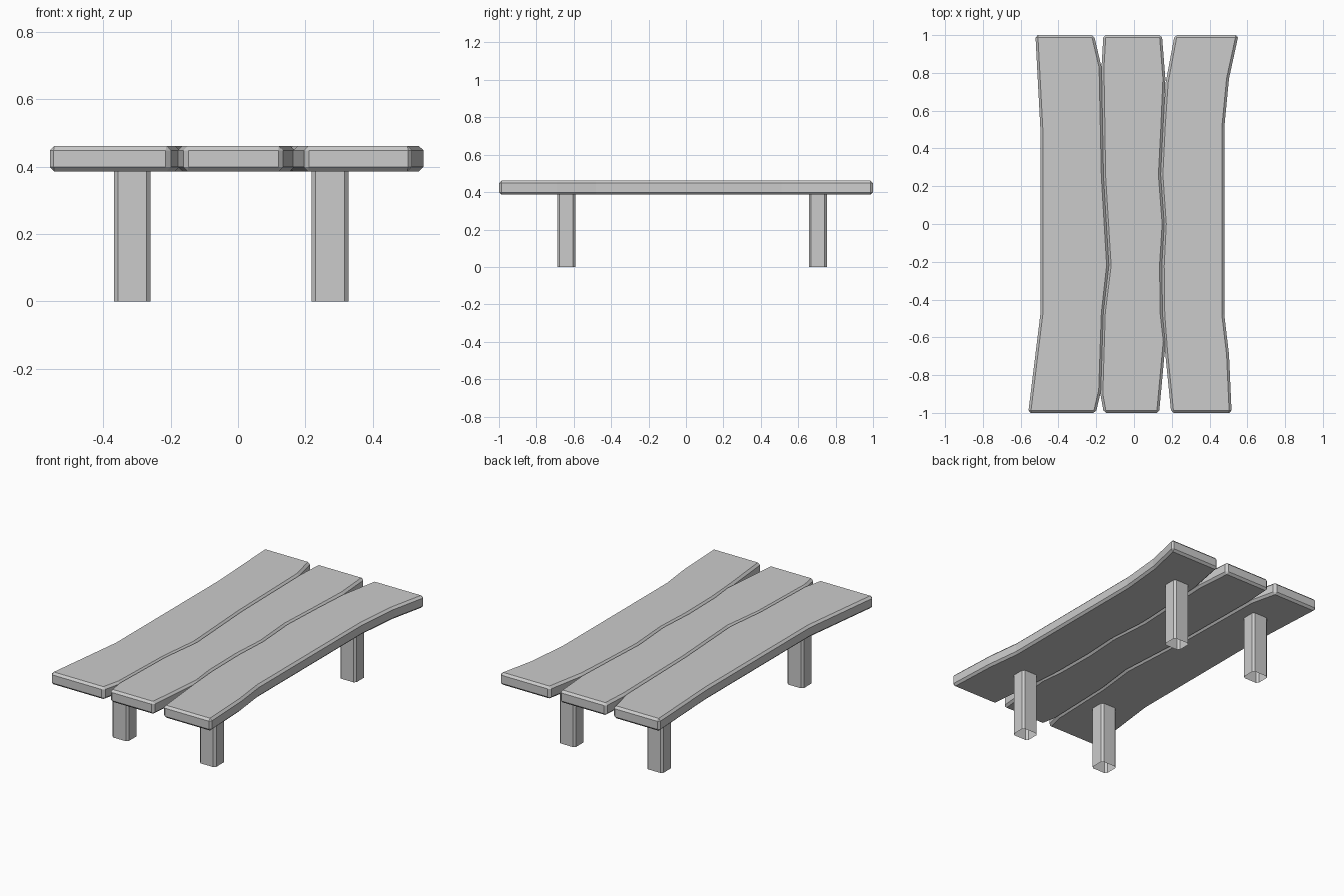
import bpy, bmesh

if "Cube" in bpy.data.objects:
    bpy.data.objects.remove(bpy.data.objects["Cube"])

Z0, Z1 = 0.386, 0.461
BEVEL = 0.013


def plank(name, left, right):
    """Wavy board from its two long edges, each listed front to back as (x, y)."""
    bm = bmesh.new()
    outline = right + left[::-1]
    base = bm.faces.new([bm.verts.new((x, y, Z0)) for x, y in outline])
    ext = bmesh.ops.extrude_face_region(bm, geom=[base])
    top = [v for v in ext["geom"] if isinstance(v, bmesh.types.BMVert)]
    bmesh.ops.translate(bm, verts=top, vec=(0, 0, Z1 - Z0))
    bmesh.ops.recalc_face_normals(bm, faces=bm.faces)
    # chamfer the rims and end corners, leave the gentle bends alone
    sharp = [e for e in bm.edges if e.calc_face_angle(0) > 0.8]
    bmesh.ops.bevel(bm, geom=sharp, offset=BEVEL, segments=1,
                    profile=0.5, affect='EDGES')
    finish(bm, name)


def leg(name, x, y, hx=0.0545, hy=0.048, c=0.012):
    """Square post with chamfered corners, open at both ends."""
    bm = bmesh.new()
    prof = [(hx, hy - c), (hx - c, hy), (c - hx, hy), (-hx, hy - c),
            (-hx, c - hy), (c - hx, -hy), (hx - c, -hy), (hx, c - hy)]
    rings = [[bm.verts.new((x + px, y + py, z)) for px, py in prof]
             for z in (0, Z0 + 0.002)]
    for i in range(8):
        j = (i + 1) % 8
        bm.faces.new((rings[0][i], rings[0][j], rings[1][j], rings[1][i]))
    finish(bm, name)


def finish(bm, name):
    me = bpy.data.meshes.new(name)
    bm.to_mesh(me)
    bm.free()
    bpy.context.collection.objects.link(bpy.data.objects.new(name, me))


# table top boards
plank("left_plank",
      [(-0.56, -1), (-0.496, -0.48), (-0.496, 0.51), (-0.522, 1)],
      [(-0.202, -1), (-0.174, -0.88), (-0.160, -0.47), (-0.132, -0.22),
       (-0.160, 0.25), (-0.172, 0.83), (-0.212, 1)])
plank("middle_plank",
      [(-0.160, -1), (-0.178, -0.90), (-0.165, -0.47), (-0.134, -0.22),
       (-0.163, 0.25), (-0.172, 0.83), (-0.162, 1)],
      [(0.133, -1), (0.168, -0.62), (0.152, -0.48), (0.148, -0.22),
       (0.162, 0.0), (0.142, 0.26), (0.155, 0.51), (0.166, 0.77), (0.148, 1)])
plank("right_plank",
      [(0.197, -1), (0.165, -0.68), (0.150, -0.48), (0.147, -0.22),
       (0.158, 0.0), (0.140, 0.26), (0.152, 0.51), (0.168, 0.75), (0.215, 1)],
      [(0.517, -1), (0.503, -0.69), (0.478, -0.48), (0.478, 0.51),
       (0.503, 0.77), (0.553, 1)])

# four posts
for yname, y in (("front", -0.64), ("back", 0.705)):
    for xname, x in (("left", -0.314), ("right", 0.273)):
        leg(f"{yname}_{xname}_leg", x, y)
